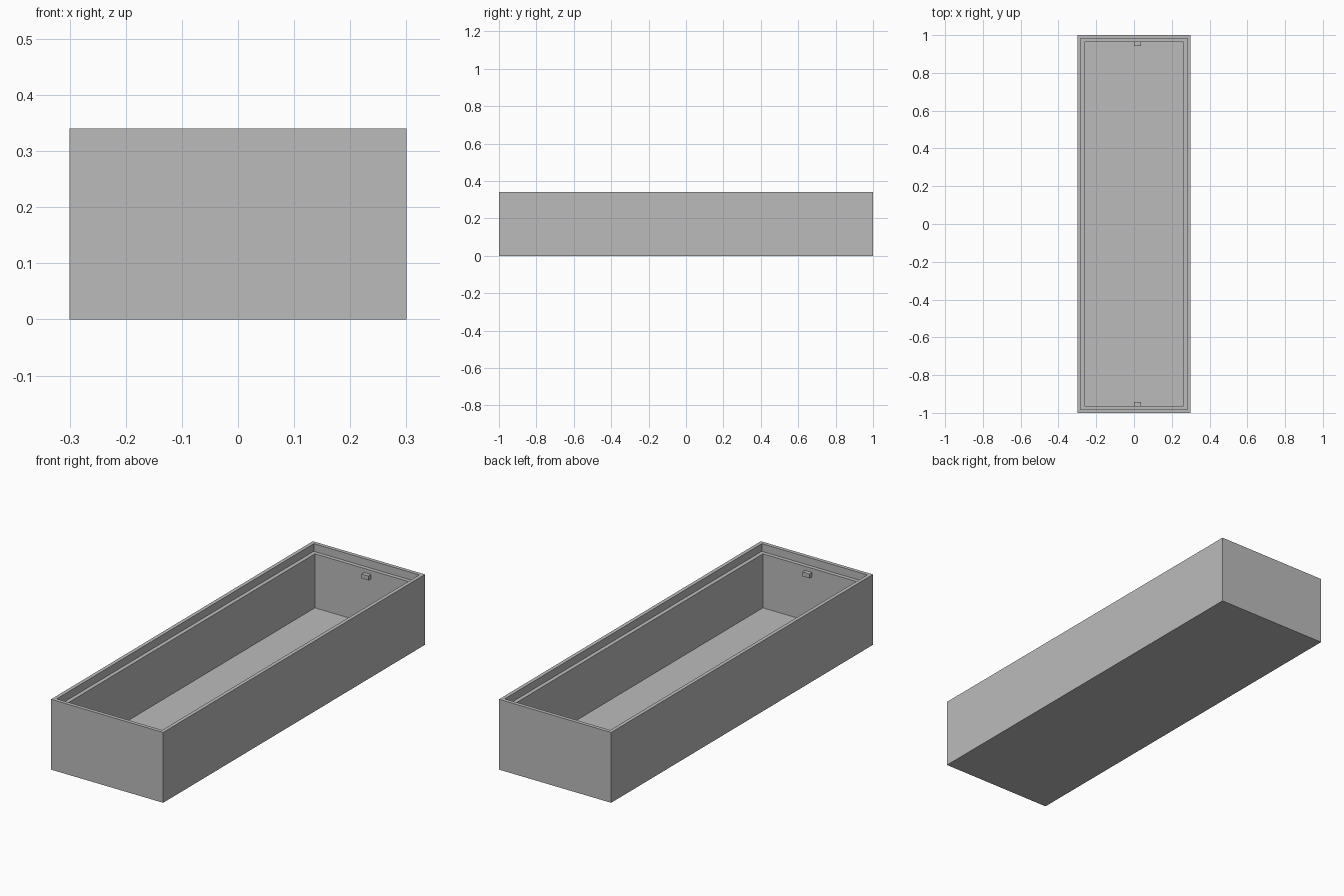
import bpy
import bmesh
from mathutils import Matrix, Vector

old = bpy.data.objects.get("Cube")
if old:
    bpy.data.objects.remove(old, do_unlink=True)

HALF_X, HALF_Y, HEIGHT = 0.30, 1.0, 0.34
WALL, LIP = 0.037, 0.018
LEDGE_Z, FLOOR_Z = 0.303, 0.042

grey = bpy.data.materials.new("plain grey")
grey.use_nodes = True
colour = (0.5, 0.5, 0.5, 1)
grey.diffuse_color = colour
grey.node_tree.nodes["Principled BSDF"].inputs["Base Color"].default_value = colour


def finish(name, bm):
    bmesh.ops.recalc_face_normals(bm, faces=bm.faces)
    mesh = bpy.data.meshes.new(name)
    bm.to_mesh(mesh)
    bm.free()
    mesh.materials.append(grey)
    obj = bpy.data.objects.new(name, mesh)
    bpy.context.collection.objects.link(obj)
    return obj


def ring(bm, inset, z):
    x, y = HALF_X - inset, HALF_Y - inset
    return [bm.verts.new((sx * x, sy * y, z))
            for sx, sy in ((-1, -1), (1, -1), (1, 1), (-1, 1))]


# Open tray: outer wall, rim, recessed ledge, inner wall and floor
bm = bmesh.new()
steps = [(0, 0), (0, HEIGHT), (LIP, HEIGHT), (LIP, LEDGE_Z),
         (WALL, LEDGE_Z), (WALL, FLOOR_Z)]
rings = [ring(bm, inset, z) for inset, z in steps]
for low, high in zip(rings, rings[1:]):
    for i in range(4):
        j = (i + 1) % 4
        bm.faces.new((low[i], low[j], high[j], high[i]))
bm.faces.new(rings[0])
bm.faces.new(rings[-1])
finish("tray", bm)

# Small catch tabs on the inner end walls
TAB = Vector((0.037, 0.02, 0.021))
for name, side in (("front_tab", -1), ("back_tab", 1)):
    bm = bmesh.new()
    centre = Vector((TAB.x / 2, side * (HALF_Y - WALL - TAB.y / 2), 0.273))
    bmesh.ops.create_cube(bm, size=1, matrix=Matrix.LocRotScale(centre, None, TAB))
    finish(name, bm)
